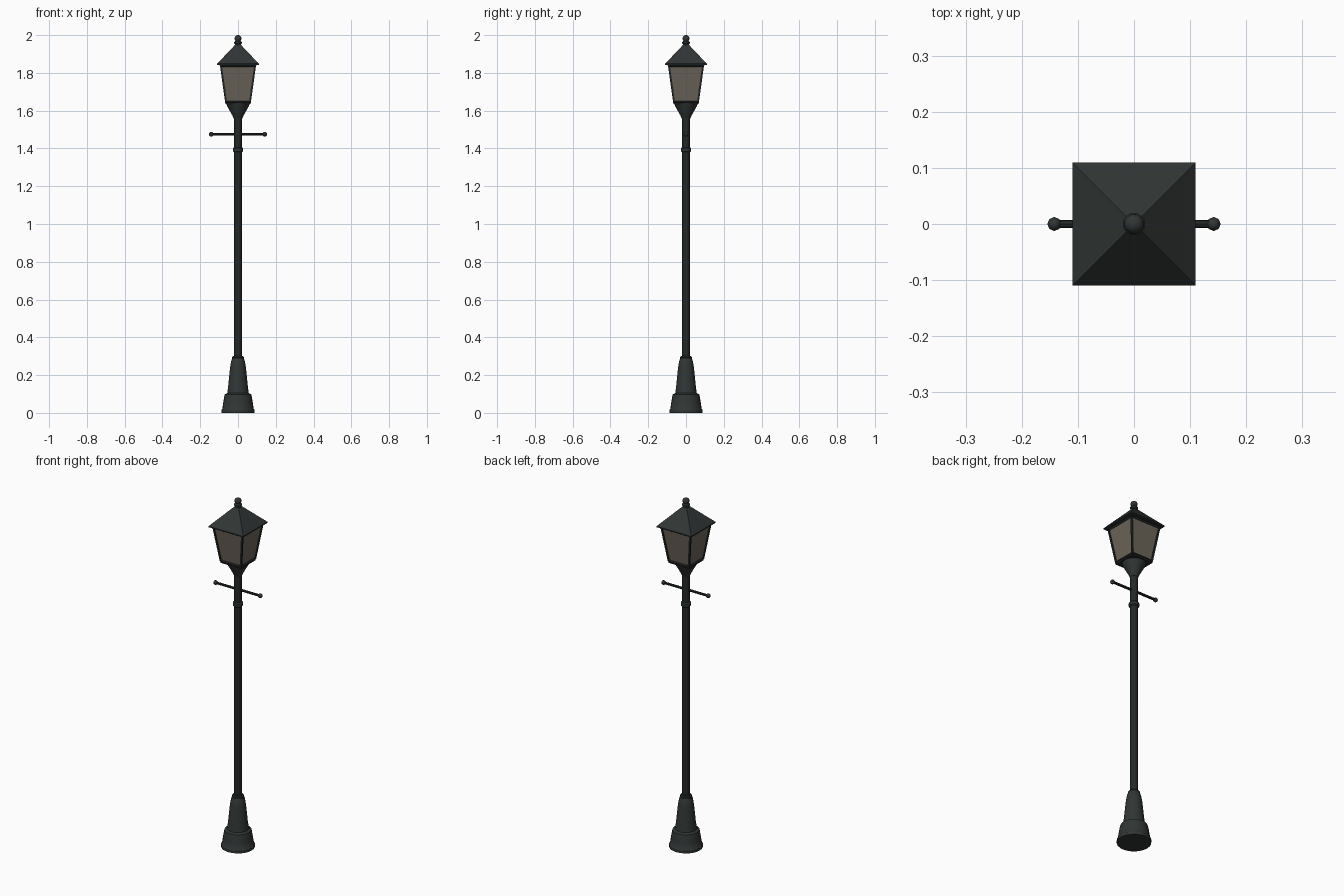
import bpy, bmesh, math
from mathutils import Vector

if "Cube" in bpy.data.objects:
    bpy.data.objects.remove(bpy.data.objects["Cube"])


def material(name, color):
    m = bpy.data.materials.new(name)
    m.diffuse_color = color
    m.use_nodes = True
    m.node_tree.nodes["Principled BSDF"].inputs["Base Color"].default_value = m.diffuse_color
    return m


IRON = material("black_iron", (0.018, 0.021, 0.021, 1))
CAST = material("cast_iron", (0.03, 0.036, 0.035, 1))
GLASS = material("smoky_glass", (0.15, 0.13, 0.10, 1))


def finish(name, bm, mat, smooth=True):
    bmesh.ops.recalc_face_normals(bm, faces=bm.faces)
    me = bpy.data.meshes.new(name)
    bm.to_mesh(me)
    bm.free()
    ob = bpy.data.objects.new(name, me)
    bpy.context.collection.objects.link(ob)
    me.materials.append(mat)
    if smooth:
        bpy.ops.object.select_all(action='DESELECT')
        ob.select_set(True)
        bpy.context.view_layer.objects.active = ob
        bpy.ops.object.shade_smooth_by_angle(angle=math.radians(35))
    return ob


def loft(name, profile, mat, sides=24, smooth=True, caps=True):
    """Stack rings of (radius, z); sides=4 gives squares with radius as half width."""
    bm = bmesh.new()
    rings = []
    k, turn = (math.sqrt(2), math.pi / 4) if sides == 4 else (1, 0)
    for r, z in profile:
        angles = [turn + 2 * math.pi * i / sides for i in range(sides)]
        rings.append([bm.verts.new((k * r * math.cos(a), k * r * math.sin(a), z)) for a in angles])
    for a, b in zip(rings, rings[1:]):
        for i in range(sides):
            j = (i + 1) % sides
            bm.faces.new((a[i], a[j], b[j], b[i]))
    if caps:
        bm.faces.new(rings[0])
        bm.faces.new(rings[-1])
    return finish(name, bm, mat, smooth)


def bar(name, p, q, radius, sides, mat):
    p, q = Vector(p), Vector(q)
    bm = bmesh.new()
    bmesh.ops.create_cone(bm, cap_ends=True, segments=sides, radius1=radius,
                          radius2=radius, depth=(q - p).length)
    ob = finish(name, bm, mat, sides > 4)
    ob.location = (p + q) / 2
    ob.rotation_mode = 'QUATERNION'
    ob.rotation_quaternion = (q - p).to_track_quat('Z', 'Y')
    return ob


def ball(name, loc, radius, mat, u=16, v=10):
    bm = bmesh.new()
    bmesh.ops.create_uvsphere(bm, u_segments=u, v_segments=v, radius=radius)
    finish(name, bm, mat).location = loc


# Flared pedestal, pole and collars
loft("base", [(0.088, 0), (0.088, 0.015), (0.083, 0.022), (0.078, 0.055), (0.073, 0.085),
              (0.070, 0.098), (0.057, 0.105), (0.052, 0.14), (0.042, 0.24), (0.036, 0.275),
              (0.032, 0.285)], CAST)
loft("base_collar", [(0.026, 0.275), (0.031, 0.28), (0.031, 0.294), (0.026, 0.30)], IRON)
loft("pole", [(0.021, 0.27), (0.020, 1.57)], IRON, 16)
loft("upper_collar", [(0.021, 1.38), (0.027, 1.385), (0.027, 1.40), (0.021, 1.406)], CAST)

# Ladder bar with end balls
bar("ladder_bar", (-0.142, 0, 1.475), (0.142, 0, 1.475), 0.007, 8, IRON)
for s in (-1, 1):
    ball("ladder_bar_ball", (s * 0.142, 0, 1.475), 0.0125, CAST, 8, 6)

# Lantern cup and floor
loft("lantern_cup", [(0.021, 1.555), (0.030, 1.575), (0.058, 1.625), (0.062, 1.638)], CAST)
loft("lantern_floor", [(0.066, 1.634), (0.066, 1.646)], IRON, 4, False)

# Glass panes and the frame around them
LOW, HIGH, Z0, Z1 = 0.063, 0.091, 1.643, 1.843
loft("glass_panes", [(LOW, Z0), (HIGH, Z1)], GLASS, 4, False, caps=False)
corners = [(1, 1), (-1, 1), (-1, -1), (1, -1)]
for i, (x, y) in enumerate(corners):
    nx, ny = corners[(i + 1) % 4]
    bar("corner_post", (x * LOW, y * LOW, Z0), (x * HIGH, y * HIGH, Z1), 0.007, 4, IRON)
    for h, z in ((LOW, Z0 + 0.003), (HIGH, Z1 - 0.004)):
        bar("frame_rail", (x * h, y * h, z), (nx * h, ny * h, z), 0.007, 4, IRON)

# Pyramid roof and finial
loft("roof", [(0.110, 1.843), (0.110, 1.849), (0.014, 1.95)], CAST, 4, False)
loft("finial_neck", [(0.016, 1.94), (0.016, 1.952), (0.020, 1.956), (0.020, 1.964),
                     (0.014, 1.969), (0.014, 1.976)], CAST, 16)
ball("finial_ball", (0, 0, 1.982), 0.018, CAST)
